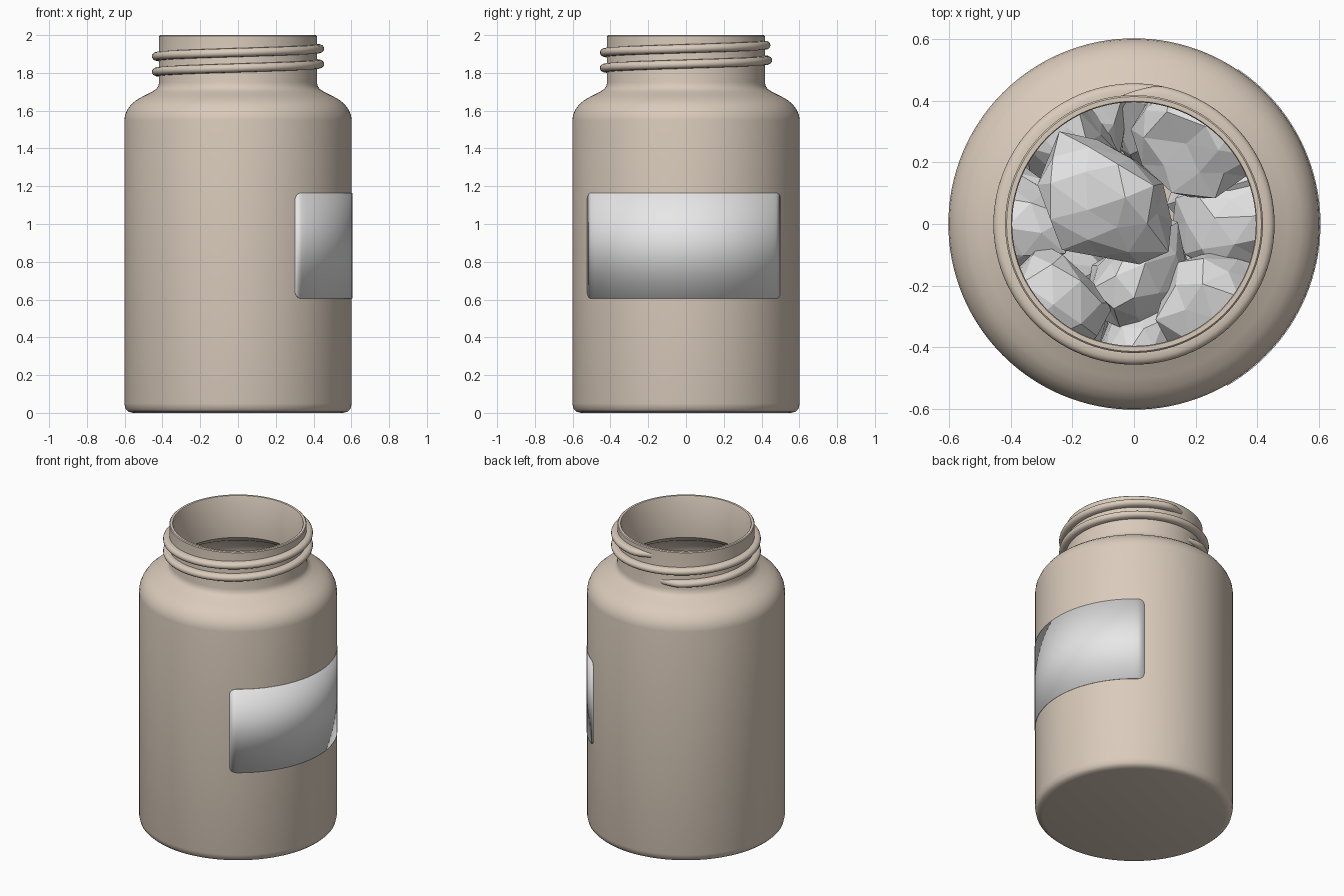
import bpy, bmesh, math, random
from mathutils import Vector, Euler

if "Cube" in bpy.data.objects:
    bpy.data.objects.remove(bpy.data.objects["Cube"])


def material(name, colour):
    m = bpy.data.materials.new(name)
    m.use_nodes = True
    m.diffuse_color = (*colour, 1)
    m.node_tree.nodes["Principled BSDF"].inputs["Base Color"].default_value = (*colour, 1)
    return m


tan = material("tan plastic", (0.70, 0.60, 0.50))
white = material("label white", (0.8, 0.8, 0.8))
grey = material("stone grey", (0.76, 0.76, 0.76))


def finish(name, bm, mat, angle=None):
    bmesh.ops.recalc_face_normals(bm, faces=bm.faces)
    mesh = bpy.data.meshes.new(name)
    bm.to_mesh(mesh)
    bm.free()
    mesh.materials.append(mat)
    ob = bpy.data.objects.new(name, mesh)
    bpy.context.collection.objects.link(ob)
    if angle:
        bpy.ops.object.select_all(action='DESELECT')
        ob.select_set(True)
        bpy.context.view_layer.objects.active = ob
        bpy.ops.object.shade_smooth_by_angle(angle=math.radians(angle))
    return ob


def polar(r, a, z):
    return Vector((r * math.cos(a), r * math.sin(a), z))


def skin(name, rings, mat, angle, loop=False, caps=False):
    """Join equal closed rings of points into a surface."""
    bm = bmesh.new()
    rows = [[bm.verts.new(p) for p in ring] for ring in rings]
    n = len(rows[0])
    for i in range(len(rows) if loop else len(rows) - 1):
        a, b = rows[i], rows[(i + 1) % len(rows)]
        for j in range(n):
            k = (j + 1) % n
            bm.faces.new((a[j], a[k], b[k], b[j]))
    if caps:
        bm.faces.new(rows[0])
        bm.faces.new(rows[-1])
    return finish(name, bm, mat, angle)


# Jar: one lathed profile, outside up to the rim and back down inside
profile = [(.555, 0), (.58, .006), (.595, .02), (.602, .05), (.602, 1.55), (.598, 1.577),
           (.586, 1.605), (.567, 1.632), (.54, 1.655), (.5, 1.678), (.455, 1.7),
           (.433, 1.714), (.422, 1.73), (.418, 1.75), (.418, 1.995), (.413, 2), (.398, 2),
           (.395, 1.995), (.395, 1.72), (.45, 1.675), (.53, 1.63), (.57, 1.57),
           (.578, 1.53), (.578, .06), (.55, .03)]
SEG = 128
skin("jar", [[polar(r, math.tau * i / SEG, z) for i in range(SEG)] for r, z in profile],
     tan, 40, caps=True)

# Screw thread: two turns of a rounded ridge that fades into the neck at both ends
rings = []
STEPS = 200
start, end = math.radians(102), math.radians(96 + 720)
for i in range(STEPS + 1):
    t = i / STEPS
    a = start + (end - start) * t
    fade = min(1, t * 40 + .1, (1 - t) * 40 + .1)
    z = 1.788 + .162 * t
    rings.append([polar(.412 + .044 * fade * max(0, math.cos(b)) ** .6 - .008 * (math.cos(b) < 0),
                        a, z + .024 * math.sin(b) * (.5 + .5 * fade))
                  for b in (math.tau * k / 16 for k in range(16))])
skin("screw_thread", rings, tan, 60, caps=True)

# Label: thin curved plate with rounded corners
bm = bmesh.new()
R, CORNER, HALF, MID = .605, .04, .28, .885
a0, a1 = math.radians(-60), math.radians(56)
span = (a1 - a0) * R
corner = [CORNER * (1 - math.cos(math.pi / 2 * k / 6)) for k in range(7)]
inner = [CORNER + (span - 2 * CORNER) * k / 40 for k in range(1, 40)]
columns = corner + inner + [span - s for s in reversed(corner)]
previous = None
for s in columns:
    d = max(0, CORNER - min(s, span - s))
    h = HALF - CORNER + math.sqrt(max(0, CORNER ** 2 - d ** 2))
    column = [bm.verts.new(polar(R, a0 + s / R, MID + e * h)) for e in (-1, 1)]
    if previous:
        bm.faces.new((previous[0], column[0], column[1], previous[1]))
    previous = column
label = finish("label", bm, white, 40)
solid = label.modifiers.new("thickness", 'SOLIDIFY')
solid.thickness = .004
solid.offset = -1


# Stones: spheres chopped by random planes, roughened and kept within the jar
def stone(name, centre, size, seed):
    rng = random.Random(seed)
    bm = bmesh.new()
    bmesh.ops.create_icosphere(bm, subdivisions=2, radius=1)
    planes = [(Vector([rng.gauss(0, 1) for _ in range(3)]).normalized(), rng.uniform(.6, .85))
              for _ in range(9)]
    turn = Euler([rng.uniform(0, math.tau) for _ in range(3)]).to_matrix()
    stretch = Vector((1.15, 1, .85))
    for v in bm.verts:
        p = v.co.copy()
        for normal, limit in planes:
            p -= normal * max(0, p.dot(normal) - limit)
        p *= rng.uniform(.9, 1.12)
        p = turn @ (p * stretch) * size + Vector(centre)
        flat = math.hypot(p.x, p.y)
        if flat > .565:
            p.x, p.y = p.x * .565 / flat, p.y * .565 / flat
        p.z = max(p.z, .035)
        v.co = p
    finish(name, bm, grey)


for i in range(7):
    stone(f"lower_stone_{i + 1}", polar(.37, math.tau * (i + .4) / 7, .24), .23, 20 + i)
upper = [((-.11, .07, .66), .23), ((.01, -.17, .46), .2), ((.22, .27, .5), .22),
         ((-.28, -.27, .52), .22), ((.3, -.27, .5), .2), ((-.26, .32, .46), .22),
         ((.34, .04, .42), .21), ((-.4, .02, .44), .2), ((.02, -.41, .42), .2)]
for i, (centre, size) in enumerate(upper):
    stone(f"upper_stone_{i + 1}", centre, size, 50 + i)
